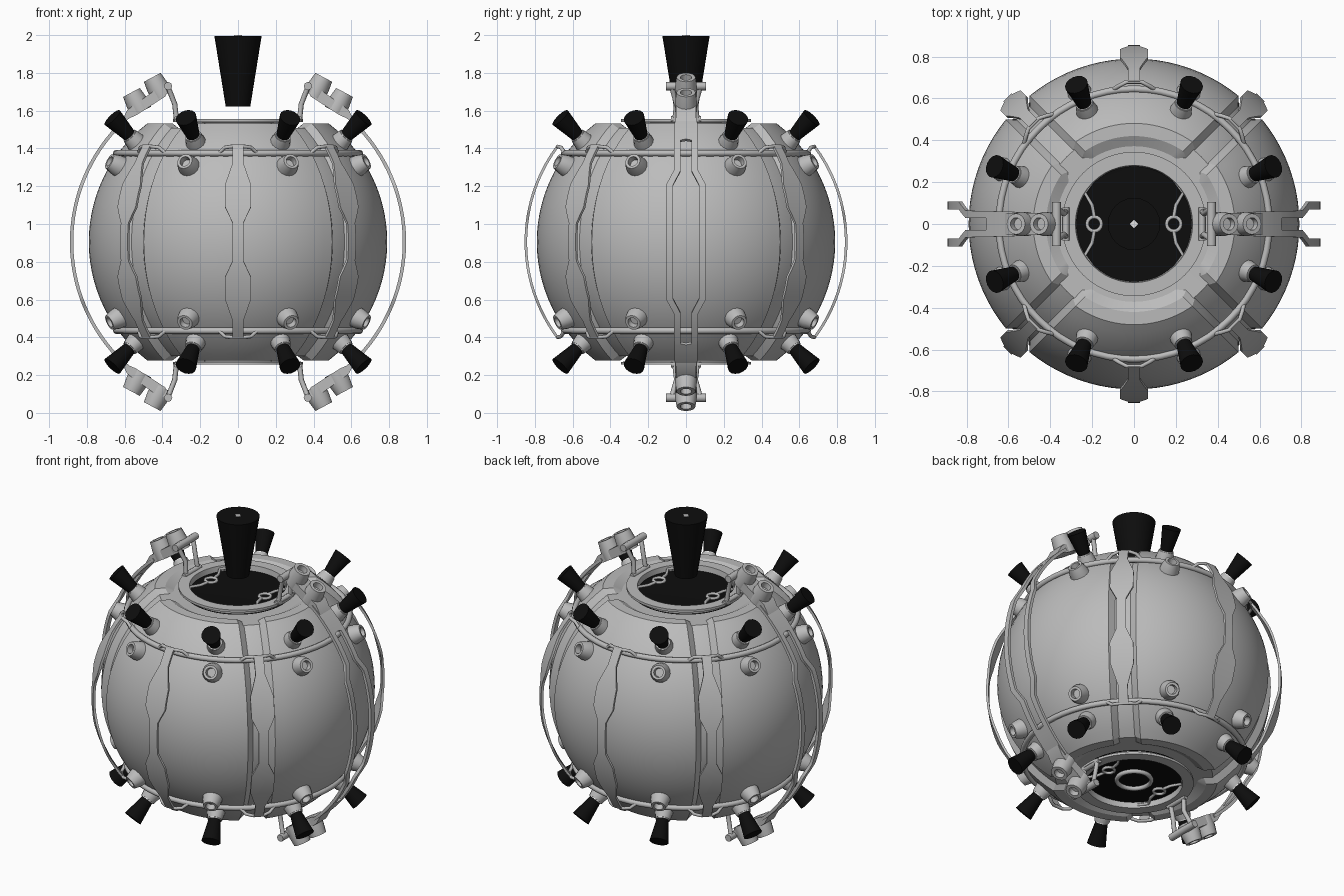
import bpy, bmesh, math
from mathutils import Matrix, Vector

MID = 0.905            # height of the body's centre; parts are modelled around z = 0
R = 0.79               # outer shell radius

cube = bpy.data.objects.get("Cube")
if cube:
    bpy.data.objects.remove(cube, do_unlink=True)


def material(name, value):
    m = bpy.data.materials.new(name)
    m.use_nodes = True
    colour = (value, value, value, 1)
    m.diffuse_color = colour
    m.node_tree.nodes["Principled BSDF"].inputs["Base Color"].default_value = colour
    return m


GREY = material("metal grey", 0.5)
BLACK = material("nozzle black", 0.004)
PALE = material("pale trim", 0.8)


def select(ob):
    bpy.ops.object.select_all(action="DESELECT")
    ob.select_set(True)
    bpy.context.view_layer.objects.active = ob


def finish(name, bm, mat, angle=35):
    bmesh.ops.remove_doubles(bm, verts=bm.verts, dist=0.00005)
    bmesh.ops.recalc_face_normals(bm, faces=bm.faces)
    bmesh.ops.translate(bm, verts=bm.verts, vec=(0, 0, MID))
    me = bpy.data.meshes.new(name)
    bm.to_mesh(me)
    bm.free()
    me.materials.append(mat)
    ob = bpy.data.objects.new(name, me)
    bpy.context.collection.objects.link(ob)
    select(ob)
    bpy.ops.object.shade_smooth_by_angle(angle=math.radians(angle))


def grid(bm, rows, closed=False):
    rows = [[bm.verts.new(p) for p in row] for row in rows]
    for a, b in zip(rows, rows[1:]):
        n = len(a)
        for i in range(n if closed else n - 1):
            j = (i + 1) % n
            bm.faces.new((a[i], a[j], b[j], b[i]))
    return rows


def lathe(name, profile, mats, mat, seg=16):
    """Turn a (radius, height) profile at every given placement."""
    bm = bmesh.new()
    turn = [math.tau * i / seg for i in range(seg)]
    for m in mats:
        rows = [[m @ Vector((max(r, 0.0002) * math.cos(t), max(r, 0.0002) * math.sin(t), z))
                 for t in turn] for r, z in profile]
        grid(bm, rows, True)
    finish(name, bm, mat)


def wire(name, paths, radius, mat=GREY, cyclic=False):
    cu = bpy.data.curves.new(name, "CURVE")
    cu.dimensions = "3D"
    cu.bevel_depth = radius
    cu.bevel_resolution = 2
    cu.use_fill_caps = True
    for path in paths:
        sp = cu.splines.new("POLY")
        sp.points.add(len(path) - 1)
        for pt, (x, y, z) in zip(sp.points, path):
            pt.co = (x, y, z + MID, 1)
        sp.use_cyclic_u = cyclic
    cu.materials.append(mat)
    ob = bpy.data.objects.new(name, cu)
    bpy.context.collection.objects.link(ob)
    select(ob)
    bpy.ops.object.convert(target="MESH")
    bpy.ops.object.shade_smooth_by_angle(angle=math.radians(50))


def circle(r, z, n=64, cx=0):
    return [(cx + r * math.cos(math.tau * i / n), r * math.sin(math.tau * i / n), z) for i in range(n)]


def polar(r, deg, z):
    a = math.radians(deg)
    return Vector((r * math.cos(a), r * math.sin(a), z))


def aim(p, d):
    return Matrix.Translation(p) @ Vector(d).to_track_quat("Z", "Y").to_matrix().to_4x4()


def ribbon(bm, radius, thick, keys, deg):
    """Meridian strip; keys are (height, side low, side high) from the bottom up."""
    spin = Matrix.Rotation(math.radians(deg), 4, "Z")
    rows = []
    for (z0, a0, b0), (z1, a1, b1) in zip(keys, keys[1:]):
        n = max(1, round((z1 - z0) / 0.04))
        for i in range(n + (z1 == keys[-1][0])):
            t = i / n
            z, lo, hi = z0 + (z1 - z0) * t, a0 + (a1 - a0) * t, b0 + (b1 - b0) * t
            e = math.asin(z / radius)
            ring = [(radius, lo), (radius, hi), (radius - thick, hi), (radius - thick, lo)]
            rows.append([spin @ Vector((q * math.cos(e), y, q * math.sin(e))) for q, y in ring])
    rows = grid(bm, rows, True)
    bm.faces.new(rows[0])
    bm.faces.new(rows[-1])


def both_ways(keys):
    return [(-z, a, b) for z, a, b in reversed(keys)] + keys


def ball(radius, limit, n=28):
    return [(radius * math.cos(e), radius * math.sin(e))
            for e in (math.radians(limit * (2 * i / n - 1)) for i in range(n + 1))]


UP = (1, -1)
FLIPS = [Matrix.Identity(4), Matrix.Diagonal((1, 1, -1, 1))]

# inner core
lathe("core_shell", [(0.3, -0.6)] + ball(0.755, 53) + [(0.3, 0.6)], FLIPS[:1], GREY, 64)

# four raised shell panels with bevelled borders along the diagonal grooves
lip = [(0.42, 0.628), (0.36, 0.595)]
outer = [(r, -z) for r, z in reversed(lip)] + ball(R, 52.5) + lip
bm = bmesh.new()
for k in range(4):
    rows = []
    for r, z in outer:
        half = math.pi / 4 - math.asin(0.08 / r)
        foot = math.pi / 4 - math.asin(0.045 / r)
        rim = r * 0.953
        cols = [(rim, -foot)] + [(r, half * (i / 10 - 1)) for i in range(21)] + [(rim, foot)]
        rows.append([(q * math.cos(a + k * math.pi / 2), q * math.sin(a + k * math.pi / 2),
                      z * (0.953 if q < r else 1)) for q, a in cols])
    grid(bm, rows)
finish("shell_panels", bm, GREY, 25)

# end openings with collars
lathe("end_collar", [(0.275, 0.615), (0.28, 0.65), (0.345, 0.65), (0.345, 0.635), (0.3, 0.632), (0.3, 0.6)],
      FLIPS, GREY, 48)
lathe("end_opening", [(0.31, 0.605), (0.12, 0.6), (0, 0.6)], FLIPS, BLACK, 48)
wire("lower_hub_ring", [circle(0.1, -0.625, 32)], 0.014, cyclic=True)

# chain bars and eyelets across the openings
wire("opening_bars", [[(s * 0.17, t * 0.24, u * 0.63), (s * 0.235, t * 0.15, u * 0.63),
                       (s * 0.2, t * 0.09, u * 0.63), (s * 0.19, t * 0.035, u * 0.63)]
                      for s in UP for t in UP for u in UP], 0.009)
wire("opening_eyelets", [circle(0.034, u * 0.63, 16, s * 0.19) for s in UP for u in UP], 0.009, cyclic=True)

# main nozzle on top
lathe("main_nozzle", [(0, 0.717), (0.065, 0.717), (0.125, 1.09), (0, 1.09)], FLIPS[:1], BLACK, 24)
lathe("nozzle_centre", [(0, 1.09), (0.02, 1.09), (0.02, 1.095), (0, 1.095)], FLIPS[:1], PALE, 4)

# girdle rings
wire("girdle_rings", [circle(0.645, u * 0.47) for u in UP], 0.017, cyclic=True)

# small thrusters and sockets around both girdles
spots = [(22.5 + 45 * i, u) for i in range(8) for u in UP]
tilted = [aim(polar(0.54, a, u * 0.485), polar(0.72, a, u * 0.69)) for a, u in spots]
radial = [aim(polar(0.66, a, u * 0.39), polar(0.87, a, u * 0.42)) for a, u in spots]
lathe("thruster_mounts", [(0.056, 0), (0.054, 0.06), (0.044, 0.11), (0, 0.11)], tilted, GREY)
lathe("thruster_trim", [(0, 0.108), (0.041, 0.108), (0.041, 0.115), (0, 0.115)], tilted, PALE)
lathe("thruster_nozzles", [(0, 0.115), (0.036, 0.115), (0.056, 0.25), (0, 0.25)], tilted, BLACK)
lathe("sockets", [(0.06, 0), (0.055, 0.045), (0.042, 0.085), (0.028, 0.085), (0.025, 0.05), (0, 0.05)],
      radial, GREY)

# straps standing off the shell
widths = [(0.1, 0.028), (0.185, 0.068), (0.305, 0.068), (0.42, 0.028), (0.515, 0.028)]
strap = both_ways([(z, -w, w) for z, w in widths])
strap_angles = (45, 90, 135, 225, 270, 315)
bm = bmesh.new()
for a in strap_angles:
    ribbon(bm, 0.855, 0.014, strap, a)
finish("straps", bm, GREY)

# clips holding the straps to the rings
clips = []
for a in strap_angles:
    for u in UP:
        clips.append([polar(r, a + d, u * z) for d, r, z in
                      ((-9, 0.65, 0.47), (-6, 0.665, 0.5), (-3, 0.68, 0.505),
                       (3, 0.68, 0.505), (6, 0.665, 0.5), (9, 0.65, 0.47))])
wire("strap_clips", clips, 0.01)

# forked side handles
fork = [(0.3, 0.07, 0.107), (0.38, 0.028, 0.064), (0.54, 0.028, 0.062), (0.545, 0, 0.062), (0.69, 0, 0.058)]
rail = both_ways(fork)
bm = bmesh.new()
for a in (0, 180):
    ribbon(bm, 0.89, 0.018, rail, a)
    ribbon(bm, 0.89, 0.018, [(z, -hi, -lo) for z, lo, hi in rail], a)
finish("side_handles", bm, GREY)

# heavy handle ends
block = [(0.62, 0.635), (0.585, 0.7), (0.41, 0.825), (0.365, 0.81), (0.385, 0.77), (0.54, 0.67)]
bm = bmesh.new()
for s in UP:
    for u in UP:
        rows = grid(bm, [[(s * x, y, u * z) for x, z in block] for y in (-0.052, 0.052)], True)
        for row in rows:
            bm.faces.new(row)
finish("handle_ends", bm, GREY)

# knobs on the handle ends
knobs = [aim((s * x, 0, u * z), (s * 0.47, 0, u * 0.88))
         for s in UP for u in UP for x, z in ((0.4, 0.77), (0.51, 0.69))]
lathe("handle_knobs", [(0.058, 0), (0.058, 0.06), (0.05, 0.115), (0.03, 0.115), (0.028, 0.08), (0, 0.08)],
      knobs, GREY)

# hinge bars and links down to the collars
ends = [(s, u) for s in UP for u in UP]
wire("hinge_bars", [[(s * 0.37, -0.105, u * 0.825), (s * 0.37, 0.105, u * 0.825)] for s, u in ends], 0.022)
wire("hinge_links", [[(s * 0.37, t * 0.075, u * 0.82), (s * 0.335, t * 0.05, u * 0.73),
                      (s * 0.325, t * 0.06, u * 0.64)] for s, u in ends for t in UP], 0.014)
wire("hinge_feet", [[(s * 0.325, -0.08, u * 0.65), (s * 0.325, 0.08, u * 0.65)] for s, u in ends], 0.016)
